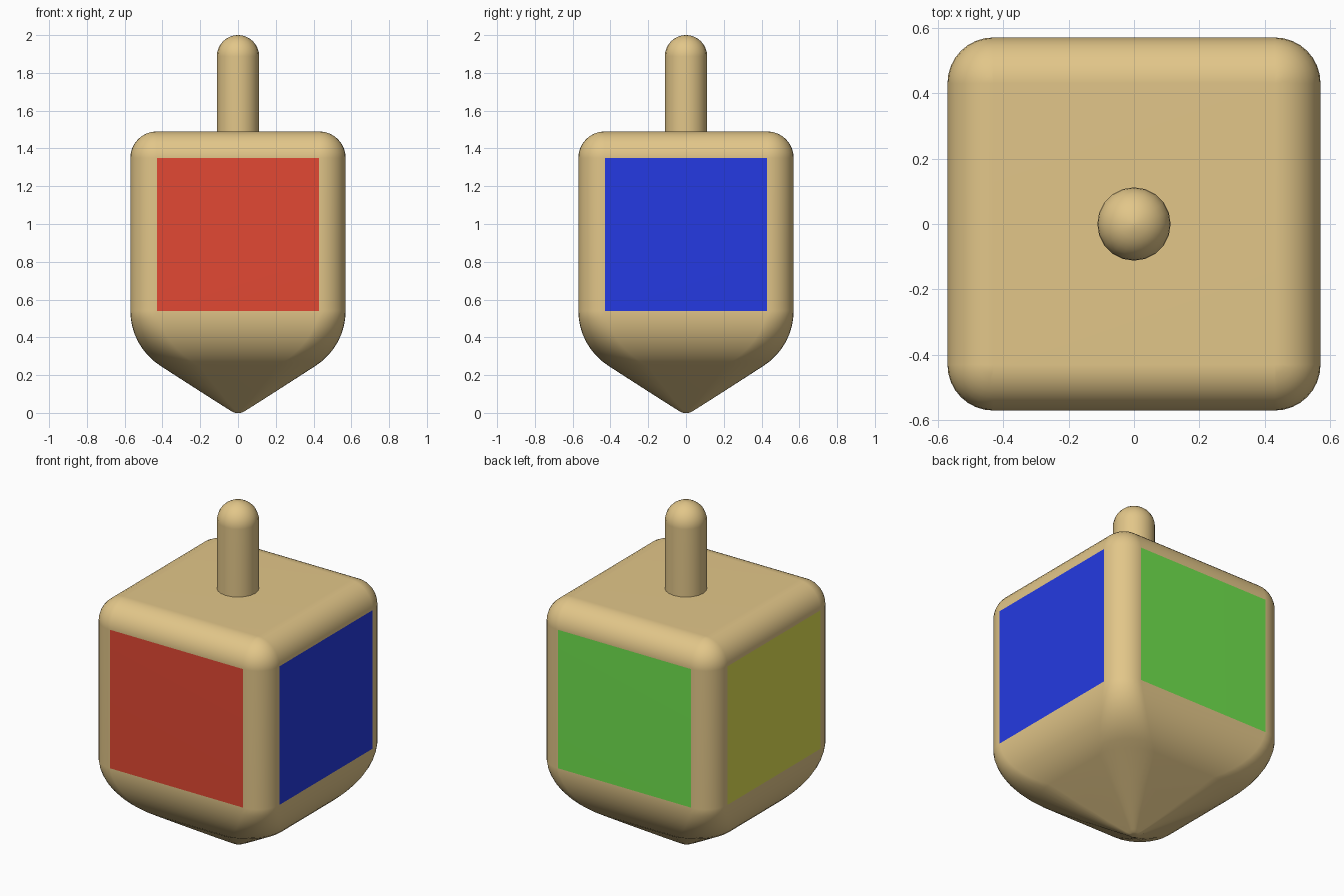
import bpy, bmesh, math

if "Cube" in bpy.data.objects:
    bpy.data.objects.remove(bpy.data.objects["Cube"])


def material(name, rgb):
    m = bpy.data.materials.new(name)
    m.diffuse_color = (*rgb, 1)
    m.use_nodes = True
    m.node_tree.nodes["Principled BSDF"].inputs["Base Color"].default_value = m.diffuse_color
    return m


wood = material("wood", (0.76, 0.565, 0.25))
red = material("red paint", (0.76, 0.065, 0.033))
blue = material("blue paint", (0.018, 0.042, 0.76))
green = material("green paint", (0.162, 0.76, 0.076))
yellow = material("yellow paint", (0.76, 0.76, 0.084))


def rounded_ring(bm, half, radius, z, steps):
    """Rounded square outline; a circle when radius equals half."""
    ring = []
    for k in range(4):
        mid = math.radians(90 * k + 45)
        cx = math.copysign(half - radius, math.cos(mid))
        cy = math.copysign(half - radius, math.sin(mid))
        for i in range(steps + 1):
            a = math.radians(90 * (k + i / steps))
            ring.append(bm.verts.new((cx + radius * math.cos(a),
                                      cy + radius * math.sin(a), z)))
    return ring


def loft(name, sections, steps, mats, colour_rule=None):
    """Skin a stack of (half, radius, z) sections from bottom to top."""
    bm = bmesh.new()
    rings = [rounded_ring(bm, *s, steps) for s in sections]
    n = len(rings[0])
    for lo, hi in zip(rings, rings[1:]):
        for i in range(n):
            j = (i + 1) % n
            bm.faces.new((lo[i], lo[j], hi[j], hi[i]))
    bm.faces.new(rings[0][::-1])
    bm.faces.new(rings[-1])
    bmesh.ops.remove_doubles(bm, verts=bm.verts, dist=1e-4)
    bmesh.ops.recalc_face_normals(bm, faces=bm.faces)
    bm.normal_update()
    if colour_rule:
        for f in bm.faces:
            f.material_index = colour_rule(f)
    mesh = bpy.data.meshes.new(name)
    bm.to_mesh(mesh)
    bm.free()
    for m in mats:
        mesh.materials.append(m)
    ob = bpy.data.objects.new(name, mesh)
    bpy.context.collection.objects.link(ob)
    bpy.ops.object.select_all(action='DESELECT')
    ob.select_set(True)
    bpy.context.view_layer.objects.active = ob
    bpy.ops.object.shade_smooth_by_angle(angle=math.radians(40))
    # keep the large flats shaded flat
    ob.modifiers.new("flat shading", 'WEIGHTED_NORMAL').keep_sharp = True
    return ob


# Body: blunt tip, sloped point, rounded shoulder, straight sides, rounded top
HALF, EDGE, LOW, HIGH = 0.57, 0.14, 0.54, 1.35
SHOULDER, TURN = 0.345, math.radians(57)

body = [(0.012, 0.012, 0), (0.026, 0.02, 0.004), (0.04, 0.025, 0.012)]
body += [(h, 0.5 * h, 0.25 - 0.64 * (0.413 - h)) for h in (0.12, 0.25)]
for i in range(8, -1, -1):
    t = i / 8
    a = TURN * t
    body.append((HALF - SHOULDER * (1 - math.cos(a)),
                 EDGE + 0.067 * t, LOW - SHOULDER * math.sin(a)))
for i in range(9):
    a = math.pi / 2 * i / 8
    body.append((HALF - EDGE + EDGE * math.cos(a), EDGE * math.cos(a),
                 HIGH + EDGE * math.sin(a)))


def panel_colour(face):
    """Paint the four upright flats, each in its own colour."""
    z = face.calc_center_median().z
    x, y = face.normal.x, face.normal.y
    if LOW < z < HIGH and max(abs(x), abs(y)) > 0.999:
        if abs(y) > abs(x):
            return 1 if y < 0 else 3
        return 2 if x > 0 else 4
    return 0


loft("spinning_top_body", body, 8, [wood, red, blue, green, yellow], panel_colour)

# Stem: round rod with a domed end
R = 0.112
stem = [(R, R, 1.47)]
for i in range(9):
    a = math.pi / 2 * i / 8
    r = max(R * math.cos(a), 0.004)
    stem.append((r, r, 2 - R + R * math.sin(a)))
loft("stem", stem, 5, [wood])
